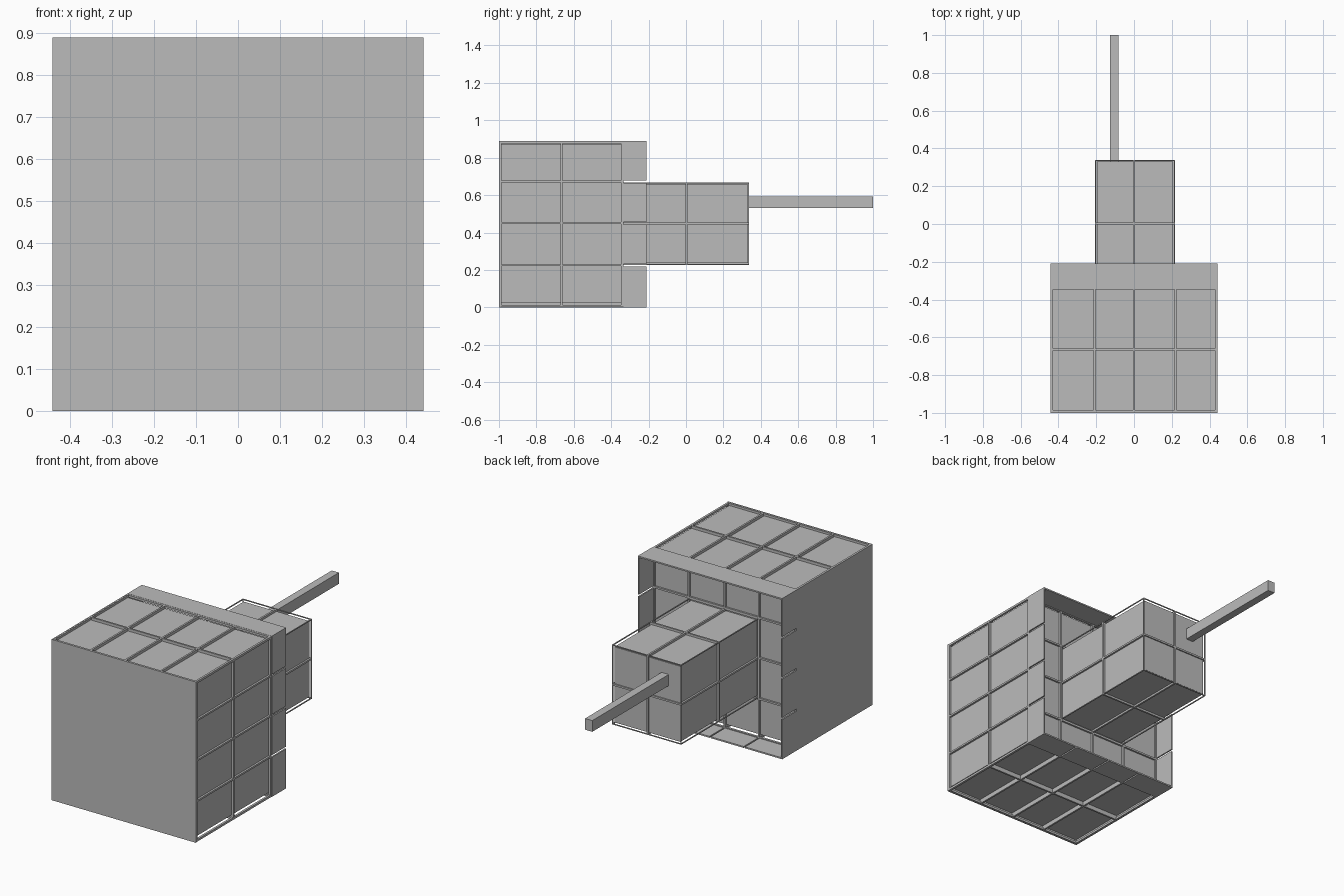
import bpy, bmesh
from mathutils import Matrix, Vector

if "Cube" in bpy.data.objects:
    bpy.data.objects.remove(bpy.data.objects["Cube"])

GREY = bpy.data.materials.new("mid_grey")
GREY.diffuse_color = (0.5, 0.5, 0.5, 1)
GREY.use_nodes = True
GREY.node_tree.nodes["Principled BSDF"].inputs["Base Color"].default_value = GREY.diffuse_color


def boxes(name, bounds):
    """One object made of axis-aligned boxes (x0, x1, y0, y1, z0, z1)."""
    bm = bmesh.new()
    for x0, x1, y0, y1, z0, z1 in bounds:
        mid = Vector((x0 + x1, y0 + y1, z0 + z1)) / 2
        size = Matrix.Diagonal((x1 - x0, y1 - y0, z1 - z0, 1))
        bmesh.ops.create_cube(bm, size=1, matrix=Matrix.Translation(mid) @ size)
    mesh = bpy.data.meshes.new(name)
    bm.to_mesh(mesh)
    bm.free()
    mesh.materials.append(GREY)
    ob = bpy.data.objects.new(name, mesh)
    bpy.context.collection.objects.link(ob)
    return ob


def ribs(name, bounds, xs, ys, zs, t=0.005):
    """Thin divider plates crossing a box at the given positions."""
    x0, x1, y0, y1, z0, z1 = bounds
    plates = [(x - t, x + t, y0, y1, z0, z1) for x in xs]
    plates += [(x0, x1, y - t, y + t, z0, z1) for y in ys]
    plates += [(x0, x1, y0, y1, z - t, z + t) for z in zs]
    return boxes(name, plates)


def frame(name, bounds, t):
    """Bars along the twelve edges of a box."""
    spans = [bounds[0:2], bounds[2:4], bounds[4:6]]
    ends = [((a, a + t), (b - t, b)) for a, b in spans]
    bars = []
    for axis in range(3):
        u, v = (axis + 1) % 3, (axis + 2) % 3
        for su in ends[u]:
            for sv in ends[v]:
                bar = [None] * 3
                bar[axis], bar[u], bar[v] = spans[axis], su, sv
                bars.append(bar[0] + bar[1] + bar[2])
    return boxes(name, [tuple(b) for b in bars])


W, H, T = 0.442, 0.89, 0.008
BACK, RIM = -0.335, -0.21
XS = [-0.21, 0, 0.22]
ZS = [0.225, 0.45, 0.672]

# Main block: recessed core, dividers, edge bars, flat front and left panels
main = (-W + 0.001, W - 0.001, -0.998, BACK, 0.001, H - 0.001)
boxes("main_core", [(-0.435, 0.43, -0.995, BACK - 0.01, 0.025, 0.874)])
ribs("main_dividers", main, XS, [-0.665], ZS)
frame("main_edges", main, 0.012)
boxes("front_panel", [(-W, W, -1, -0.993, 0, H)])
boxes("left_panel", [(-W, -W + T, -0.999, BACK, 0, H)])

# Rim around the open back: solid top strip, split sides and bottom
boxes("rim_top", [(-W, W, BACK, RIM, H - T, H)])
zcells = list(zip([0.0] + [z + 0.006 for z in ZS], [z - 0.006 for z in ZS] + [H - T]))
for name, x in (("rim_left", -W), ("rim_right", W - T)):
    boxes(name, [(x, x + T, BACK, RIM, a, b) for a, b in zcells])
xcells = zip([-W + T] + [x + 0.004 for x in XS], [x - 0.004 for x in XS] + [W - T])
boxes("rim_bottom", [(a, b, BACK, RIM, 0, T) for a, b in xcells])

# Smaller rear block with its own dividers and edge bars
rear = (-0.207, 0.217, BACK - 0.005, 0.338, 0.227, 0.668)
boxes("rear_core", [(-0.197, 0.207, BACK - 0.005, 0.331, 0.238, 0.656)])
ribs("rear_dividers", rear, [0.0], [0.003], [0.448])
frame("rear_edges", rear, 0.005)

# Rod
boxes("rear_rod", [(-0.126, -0.082, 0.33, 1, 0.53, 0.592)])
